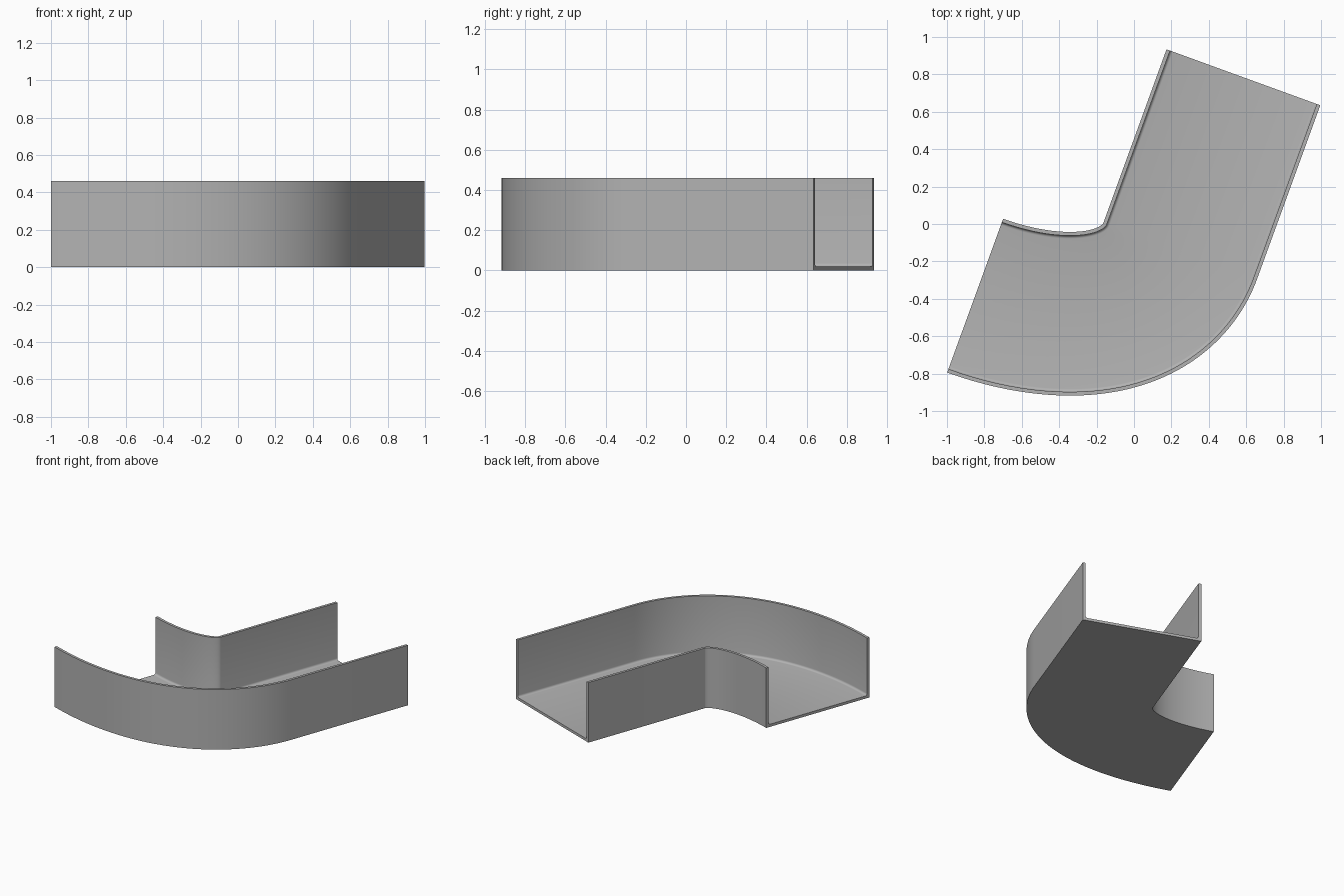
import bpy, bmesh, math

cube = bpy.data.objects.get("Cube")
if cube:
    bpy.data.objects.remove(cube, do_unlink=True)

WIDTH, HEIGHT, WALL, FLOOR, FILLET = 0.875, 0.46, 0.02, 0.02, 0.016
TURN = math.radians(-20)            # heading of the open left end
START_U, INNER_V, END_V = -0.667, -0.213, 0.937
GUIDE = 0.1                         # guide ellipse, measured from the inner wall
A, B = 0.611, 0.263                 # half axes of the guide ellipse
STEPS = 48

# One flat colour
grey = bpy.data.materials.new("mid grey")
grey.use_nodes = True
colour = (0.45, 0.45, 0.45, 1)
grey.diffuse_color = colour
grey.node_tree.nodes["Principled BSDF"].inputs["Base Color"].default_value = colour


def fillet(cx, cz, start, steps=4):
    """Quarter round in the channel's inside corner."""
    angles = [math.radians(start + 90 * i / steps) for i in range(steps + 1)]
    return [(cx + FILLET * math.cos(a), cz + FILLET * math.sin(a)) for a in angles]


# U-shaped cross-section: distance from the inner wall, height
near, low = WALL + FILLET, FLOOR + FILLET
profile = [(0, 0), (0, HEIGHT), (WALL, HEIGHT)]
profile += fillet(near, low, 180)
profile += fillet(WIDTH - near, low, 270)
profile += [(WIDTH - WALL, HEIGHT), (WIDTH, HEIGHT), (WIDTH, 0)]

# Path: quarter of an ellipse, then a straight run
path = []
for i in range(STEPS + 1):
    heading = math.pi / 2 * i / STEPS
    t = math.atan2(A * math.sin(heading), B * math.cos(heading))
    path.append((START_U + A * math.sin(t),
                 INNER_V - GUIDE + B * (1 - math.cos(t)), heading))
path.append((path[-1][0], END_V, math.pi / 2))

# Sweep the section along the path
bm = bmesh.new()
rings = []
for u, v, heading in path:
    ring = []
    for s, z in profile:
        pu = u + (s - GUIDE) * math.sin(heading)
        pv = v - (s - GUIDE) * math.cos(heading)
        x = pu * math.cos(TURN) - pv * math.sin(TURN)
        y = pu * math.sin(TURN) + pv * math.cos(TURN)
        ring.append(bm.verts.new((x, y, z)))
    rings.append(ring)
count = len(profile)
for r, q in zip(rings, rings[1:]):
    for j in range(count):
        k = (j + 1) % count
        bm.faces.new((r[j], r[k], q[k], q[j]))
bm.faces.new(rings[0])
bm.faces.new(rings[-1][::-1])
bmesh.ops.recalc_face_normals(bm, faces=bm.faces)

mesh = bpy.data.meshes.new("curved_channel")
bm.to_mesh(mesh)
bm.free()
mesh.materials.append(grey)
channel = bpy.data.objects.new("curved_channel", mesh)
bpy.context.collection.objects.link(channel)

# Smooth the bend, keep the rims sharp
bpy.ops.object.select_all(action="DESELECT")
channel.select_set(True)
bpy.context.view_layer.objects.active = channel
bpy.ops.object.shade_smooth_by_angle(angle=math.radians(30))
